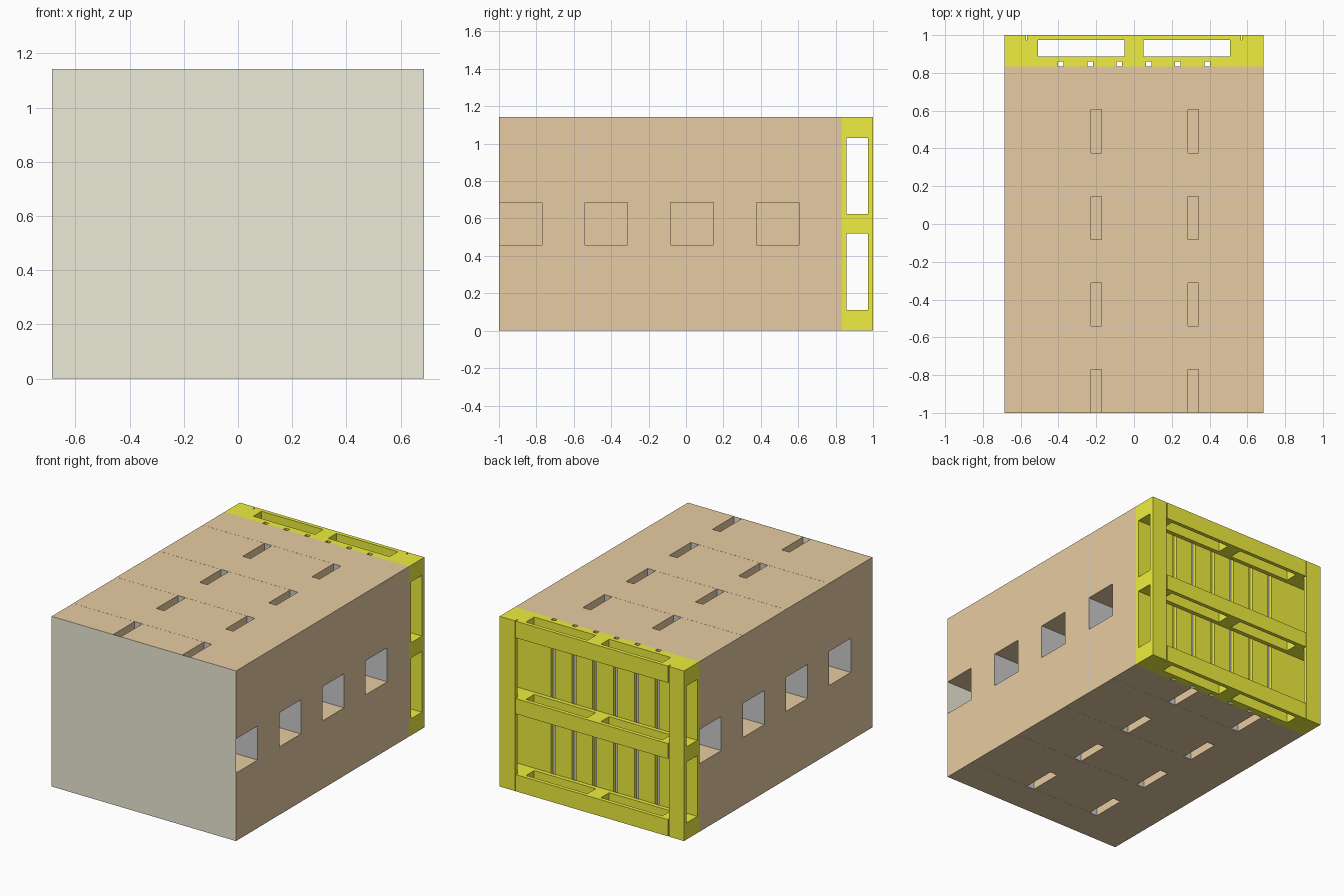
import bpy, bmesh

if "Cube" in bpy.data.objects:
    bpy.data.objects.remove(bpy.data.objects["Cube"])

W, H, L, T = 1.371, 1.143, 0.2286, 0.0007   # load width, height, layer depth, sheet thickness


def material(name, rgb):
    m = bpy.data.materials.new(name)
    m.diffuse_color = (*rgb, 1)
    m.use_nodes = True
    m.node_tree.nodes["Principled BSDF"].inputs["Base Color"].default_value = m.diffuse_color
    return m


CARD = material("cardboard", (0.80, 0.60, 0.36))
YELLOW = material("yellow_wood", (0.86, 0.86, 0.05))
KHAKI = material("khaki_sheet", (0.84, 0.83, 0.68))


def make(name, blocks, mat=None):
    """One object from blocks given as (x0, x1, y0, y1, z0, z1)."""
    bm = bmesh.new()
    for x0, x1, y0, y1, z0, z1 in blocks:
        for v in bmesh.ops.create_cube(bm, size=1)["verts"]:
            v.co = ((x0 + x1) / 2 + v.co.x * (x1 - x0),
                    (y0 + y1) / 2 + v.co.y * (y1 - y0),
                    (z0 + z1) / 2 + v.co.z * (z1 - z0))
    mesh = bpy.data.meshes.new(name)
    bm.to_mesh(mesh)
    bm.free()
    if mat:
        mesh.materials.append(mat)
    obj = bpy.data.objects.new(name, mesh)
    bpy.context.collection.objects.link(obj)
    return obj


# Carton pattern of one layer: four upright along the bottom, two stacked pairs, one upright
A, B = W / 3, W / 4          # long and short carton sides
R = W / 2
pattern = [(-R + i * B, -R + (i + 1) * B, 0, A) for i in range(4)]
for x in (-R, -R + A + 0.057):
    pattern += [(x, x + A, A + j * B, A + (j + 1) * B) for j in range(2)]
pattern.append((R - B, R, H - A, H))

# Cover sheet, then eight layers alternately turned by half a turn, with slip sheets
make("cover_sheet", [(-R, R, -1, -1 + T, 0, H)], KHAKI)
y = -1 + T
for i in range(8):
    boxes = []
    for x0, x1, z0, z1 in pattern:
        if i % 2:
            x0, x1, z0, z1 = -x1, -x0, H - z1, H - z0
        boxes.append((x0, x1, y, y + L, z0, z1))
    make(f"carton_layer_{i + 1}", boxes, CARD)
    y += L
    make(f"slip_sheet_{i + 1}", [(-R, R, y, y + T, 0, H)])
    y += T

# Pallet deck boards running the full height, with narrow gaps
D, S, F = 0.859, 0.887, 0.974   # back of deck, of stringers, of blocks
gaps = [-0.3875 + 0.155 * i for i in range(6)]
g = 0.015
lefts = [-R] + [c + g for c in gaps]
rights = [c - g for c in gaps] + [R]
make("deck_boards", [(a, b, y, D, 0, H) for a, b in zip(lefts, rights)], YELLOW)

# Three rows of stringer board, blocks and base board
rows = [(0, 0.112), (0.52, 0.623), (H - 0.112, H)]
E = 0.572                       # inner edge of the end boards
for name, (z0, z1) in zip(("lower", "middle", "upper"), rows):
    make(f"{name}_stringer_board", [(-R, R, D, S, z0, z1)], YELLOW)
    make(f"{name}_spacer_blocks",
         [(a, b, S, F, z0, z1) for a, b in ((-R, -0.507), (-0.05, 0.05), (0.507, R))], YELLOW)
    make(f"{name}_base_board", [(-E + 0.006, E - 0.006, F, 1, z0, z1)], YELLOW)

# Base end boards
make("base_end_boards", [(-R, -E, F, 1, 0, H), (E, R, F, 1, 0, H)], YELLOW)
